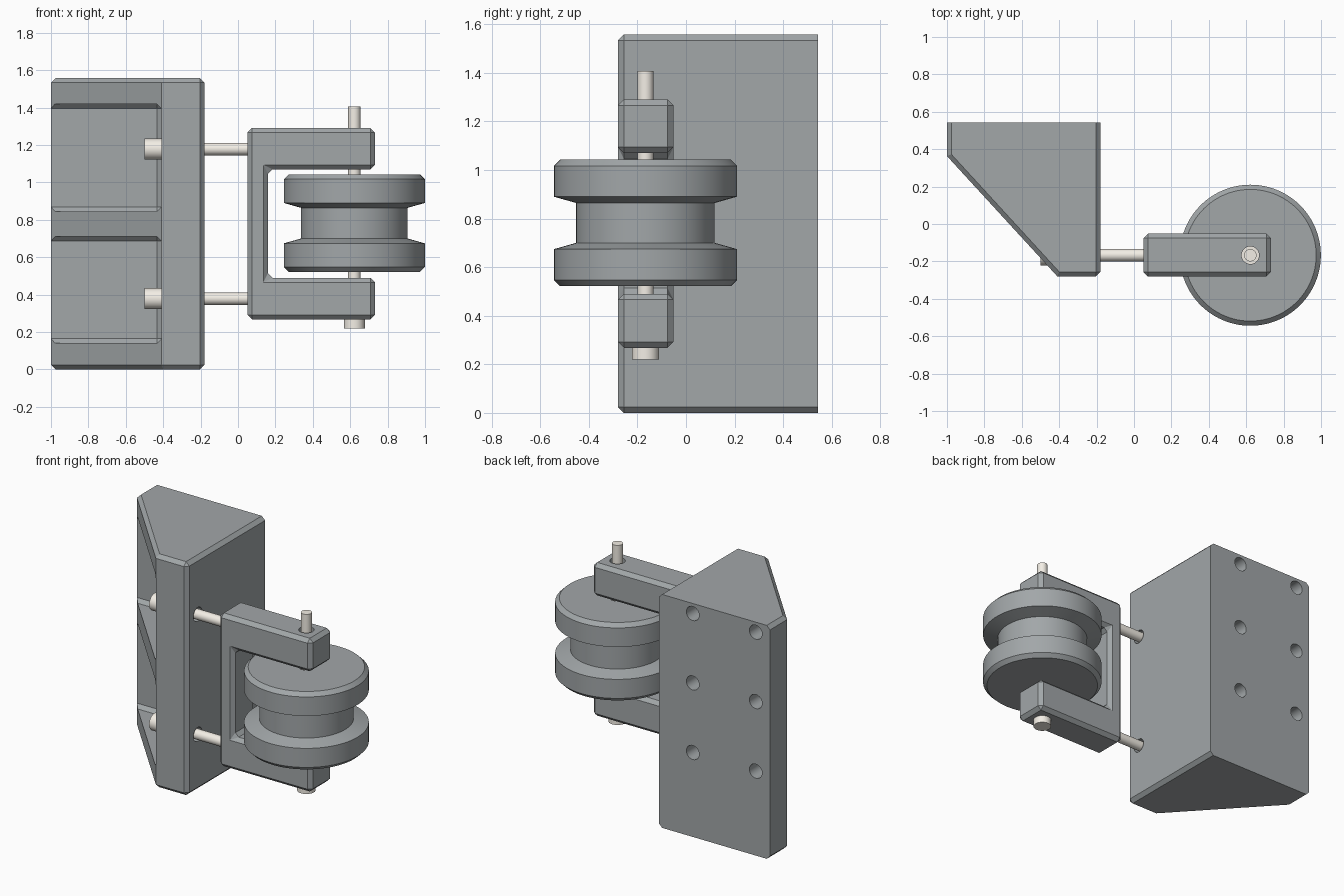
import bpy, bmesh, math
from mathutils import Vector

if "Cube" in bpy.data.objects:
    bpy.data.objects.remove(bpy.data.objects["Cube"])

PX, PY, MID = 0.622, -0.167, 0.782   # pin axis and mid height
metal = bpy.data.materials.new("light_metal")
metal.diffuse_color = (0.90, 0.86, 0.79, 1)
metal.use_nodes = True
metal.node_tree.nodes["Principled BSDF"].inputs["Base Color"].default_value = metal.diffuse_color
paint = bpy.data.materials.new("dark_grey")
paint.diffuse_color = (0.36, 0.385, 0.395, 1)
paint.use_nodes = True
paint.node_tree.nodes["Principled BSDF"].inputs["Base Color"].default_value = paint.diffuse_color


def make(name, bm, mat):
    bmesh.ops.recalc_face_normals(bm, faces=bm.faces)
    me = bpy.data.meshes.new(name)
    bm.to_mesh(me)
    bm.free()
    ob = bpy.data.objects.new(name, me)
    bpy.context.collection.objects.link(ob)
    me.materials.append(mat)
    return ob


def smooth(ob):
    bpy.ops.object.select_all(action='DESELECT')
    bpy.context.view_layer.objects.active = ob
    ob.select_set(True)
    bpy.ops.object.shade_smooth_by_angle(angle=math.radians(20))


def prism(name, pts, direction, chamfer=0.024, keep=lambda a, b: False):
    """Extrude an outline and chamfer every edge except those 'keep' selects."""
    bm = bmesh.new()
    face = bm.faces.new([bm.verts.new(p) for p in pts])
    ext = bmesh.ops.extrude_face_region(bm, geom=[face], use_keep_orig=True)
    bmesh.ops.translate(bm, vec=direction,
                        verts=[g for g in ext['geom'] if isinstance(g, bmesh.types.BMVert)])
    bmesh.ops.recalc_face_normals(bm, faces=bm.faces)
    edges = [e for e in bm.edges if not keep(e.verts[0].co, e.verts[1].co)]
    bmesh.ops.bevel(bm, geom=edges, offset=chamfer, offset_type='OFFSET',
                    segments=1, affect='EDGES', profile=0.5)
    return make(name, bm, paint)


def lathe(name, profile, origin, axis=(0, 0, 1), mat=paint, steps=64, closed=False):
    """Revolve (radius, height) points round an axis."""
    bm = bmesh.new()
    vs = [bm.verts.new((r, 0, h)) for r, h in profile]
    es = [bm.edges.new(p) for p in zip(vs, vs[1:])]
    if closed:
        es.append(bm.edges.new((vs[-1], vs[0])))
    bmesh.ops.spin(bm, geom=vs + es, cent=(0, 0, 0), axis=(0, 0, 1),
                   angle=2 * math.pi, steps=steps, use_duplicate=False)
    bmesh.ops.remove_doubles(bm, verts=bm.verts, dist=1e-5)
    rot = Vector((0, 0, 1)).rotation_difference(Vector(axis)).to_matrix()
    bmesh.ops.rotate(bm, verts=bm.verts, matrix=rot, cent=(0, 0, 0))
    bmesh.ops.translate(bm, verts=bm.verts, vec=origin)
    ob = make(name, bm, mat)
    smooth(ob)
    return ob


def rod(name, r, length, origin, axis):
    return lathe(name, [(0, 0), (r, 0), (r, length), (0, length)], origin, axis, steps=32)


def cut(target, cutters):
    for c in cutters:
        m = target.modifiers.new("cut", 'BOOLEAN')
        m.object, m.operation, m.solver = c, 'DIFFERENCE', 'EXACT'
        bpy.context.view_layer.objects.active = target
        bpy.ops.object.modifier_apply(modifier=m.name)
        bpy.data.objects.remove(c)
    smooth(target)


def sharp_bracket_edge(a, b):
    """Back face outline and the two upright edges of the slanted side stay sharp."""
    upright = abs(a.z - b.z) > 1 and a.x < -.3
    return upright or (a.y > .539 and b.y > .539)


# Wall bracket: wedge-shaped block with a flat mounting face at the back
plan = [(-1, .543), (-.18, .543), (-.18, -.28), (-.41, -.28), (-1, .363)]
block = prism("wall_bracket", [(x, y, 0) for x, y in plan], (0, 0, 1.557),
              keep=sharp_bracket_edge)
cutters = []
# two pockets leaving three ribs
for z0, z1 in ((.14, .71), (.845, 1.42)):
    box = [(-1.3, -.7, z0), (-.41, -.7, z0), (-.41, .363, z0), (-1.3, .363, z0)]
    cutters.append(prism("pocket_cutter", box, (0, 0, z1 - z0)))
# blind screw holes in the back
for x in (-.43, -.895):
    for z in (.563, 1.027, 1.49):
        cutters.append(rod("screw_cutter", .047, .22, (x, .64, z), (0, -1, 0)))
# clearance holes for the bolts
BOLT_Z = (.378, 1.178)
for z in BOLT_Z:
    cutters.append(rod("bolt_cutter", .046, .4, (-.5, PY, z), (1, 0, 0)))
cut(block, cutters)

# Yoke: C-shaped fork holding the wheel
fork = [(.05, .268), (.733, .268), (.733, .49), (.16, .49),
        (.16, 1.07), (.733, 1.07), (.733, 1.29), (.05, 1.29)]
yoke = prism("yoke", [(x, PY - .113, z) for x, z in fork], (0, .228, 0))
cut(yoke, [rod("pin_cutter", .047, 1.4, (PX, PY, .1), (0, 0, 1))])

# Grooved wheel with a bore
half = [(.047, .26), (.352, .26), (.377, .235), (.377, .108), (.285, .082)]
lathe("grooved_wheel", half + [(r, -h) for r, h in reversed(half)],
      (PX, PY, MID), steps=96, closed=True)


# Pin and bolts: a head and a thinner shank
def bolt(name, origin, axis, head, length):
    lathe(name, [(0, 0), (.056, 0), (.056, head), (.033, head), (.033, length), (0, length)],
          origin, axis, metal, 32)


bolt("axle_pin", (PX, PY, .22), (0, 0, 1), .048, 1.187)
for i, z in enumerate(BOLT_Z):
    bolt(f"yoke_bolt_{i + 1}", (-.5, PY, z), (1, 0, 0), .09, .6)
